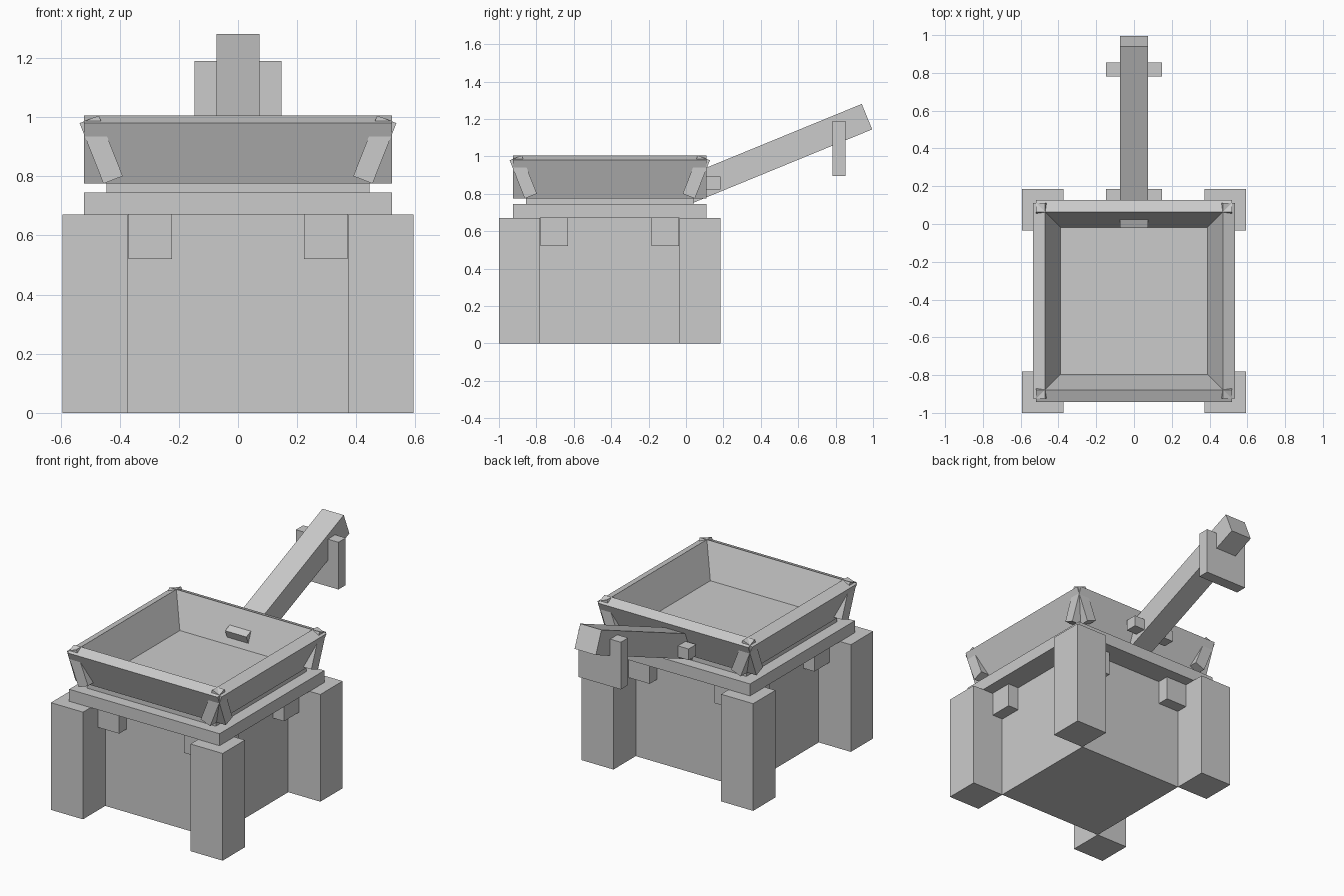
import bpy
from math import radians

CY = -0.4075           # centre of the stand along y
TILT = radians(21.5)   # outward lean of the tray walls


def box(name, size, loc, rot=(0, 0, 0)):
    bpy.ops.mesh.primitive_cube_add(size=1, location=loc, rotation=rot)
    ob = bpy.context.object
    ob.name = name
    ob.scale = size
    bpy.ops.object.transform_apply(location=False, rotation=False, scale=True)
    return ob


# Base block and four corner legs
box("base_block", (0.744, 0.745, 0.67), (0, CY, 0.335))
for sx in (-1, 1):
    for sy in (-1, 1):
        box("corner_leg", (0.222, 0.22, 0.67),
            (sx * 0.483, CY + sy * 0.4825, 0.335))

# Small support blocks under the plate, two on each side of the base
for s in (-1, 1):
    for t in (-1, 1):
        box("support_block", (0.147, 0.15, 0.15),
            (t * 0.297, CY + s * 0.3725, 0.595))
        box("support_block", (0.15, 0.147, 0.15),
            (s * 0.372, CY + t * 0.297, 0.595))

# Top plate and tray floor
box("top_plate", (1.04, 1.035, 0.075), (0, CY, 0.7075))
box("tray_floor", (0.89, 0.895, 0.055), (0, CY, 0.7725))

# Leaning tray walls, crossing at the corners
for s in (-1, 1):
    box("side_wall", (0.07, 1.035, 0.22), (s * 0.4625, CY, 0.89),
        (0, s * TILT, 0))
    box("end_wall", (1.04, 0.07, 0.22), (0, CY + s * 0.4625, 0.89),
        (-s * TILT, 0, 0))

# Sloping arm with its pivot bar and grip plate
box("arm", (0.147, 1.04, 0.147), (0, 0.4865, 1.015), (radians(22.3), 0, 0))
box("pivot_bar", (0.294, 0.075, 0.07), (0, 0.147, 0.857))
box("grip_plate", (0.294, 0.072, 0.295), (0, 0.818, 1.0425))
